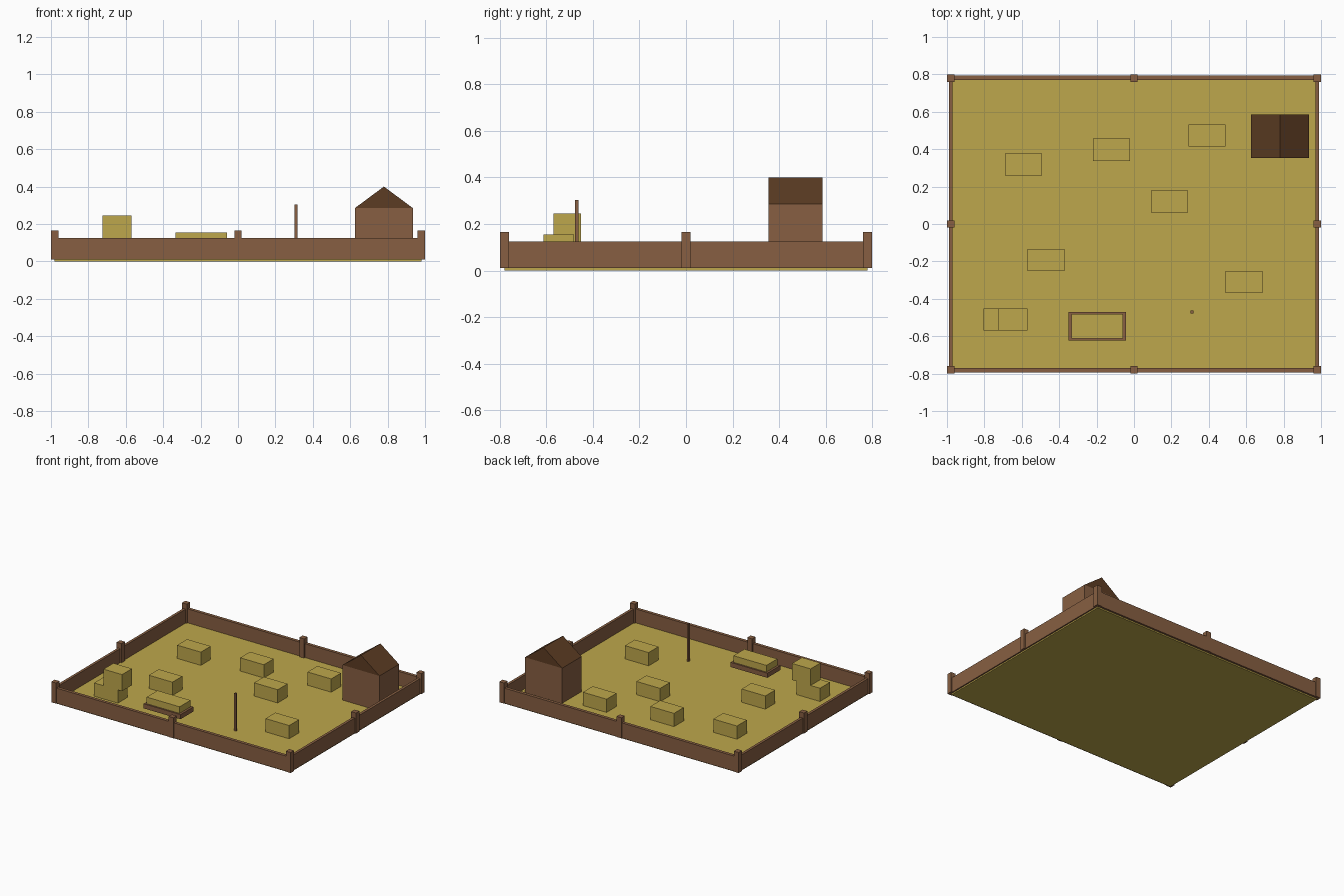
import bpy
import bmesh

default = bpy.data.objects.get("Cube")
if default:
    bpy.data.objects.remove(default, do_unlink=True)


def make_material(name, rgb):
    # 8-bit display colour to linear
    linear = [((c / 255 + 0.055) / 1.055) ** 2.4 for c in rgb] + [1.0]
    mat = bpy.data.materials.new(name)
    mat.use_nodes = True
    mat.diffuse_color = linear
    mat.node_tree.nodes["Principled BSDF"].inputs["Base Color"].default_value = linear
    return mat


STRAW = make_material("straw", (190, 167, 76))
WOOD = make_material("brown wood", (135, 95, 66))
ROOF = make_material("dark brown roof", (92, 60, 35))


def add_object(name, bm, mat):
    bmesh.ops.recalc_face_normals(bm, faces=bm.faces)
    mesh = bpy.data.meshes.new(name)
    bm.to_mesh(mesh)
    bm.free()
    mesh.materials.append(mat)
    obj = bpy.data.objects.new(name, mesh)
    bpy.context.collection.objects.link(obj)
    return obj


def box(name, mat, center, size, bottom, top):
    """Box given by plan centre, plan size and height range."""
    bm = bmesh.new()
    bmesh.ops.create_cube(bm, size=1)
    bmesh.ops.scale(bm, verts=bm.verts, vec=(*size, top - bottom))
    bmesh.ops.translate(bm, verts=bm.verts, vec=(*center, (bottom + top) / 2))
    return add_object(name, bm, mat)


FLOOR = 0.02

# Ground slab
box("ground", STRAW, (0, 0), (1.96, 1.56), 0, FLOOR)

# Fence panels and posts
for side, label in ((-1, "a"), (1, "b")):
    box("long_fence_" + label, WOOD, (0, side * 0.783), (1.96, 0.024), 0.01, 0.125)
    box("short_fence_" + label, WOOD, (side * 0.98, 0), (0.02, 1.56), 0.01, 0.125)
for ix in (-1, 0, 1):
    for iy in (-1, 0, 1):
        if ix or iy:
            box("fence_post", WOOD, (ix * 0.98, iy * 0.78), (0.04, 0.04), 0.01, 0.165)

# Scattered straw bales
for spot in ((-0.59, 0.317), (-0.12, 0.397), (0.39, 0.473), (0.19, 0.12),
             (-0.47, -0.193), (0.587, -0.31), (-0.705, -0.51)):
    box("straw_bale", STRAW, spot, (0.198, 0.118), FLOOR, 0.12)
box("stacked_bale", STRAW, (-0.648, -0.51), (0.155, 0.118), 0.12, 0.245)

# Feeding tray with straw
box("feeding_tray", WOOD, (-0.197, -0.547), (0.308, 0.154), 0.07, 0.105)
box("tray_straw", STRAW, (-0.197, -0.547), (0.275, 0.13), 0.1, 0.155)

# Pole
box("pole", WOOD, (0.31, -0.47), (0.015, 0.015), FLOOR, 0.303)

# Hut with gabled roof
box("hut_walls", WOOD, (0.78, 0.47), (0.31, 0.232), FLOOR, 0.285)
bm = bmesh.new()
gable = [bm.verts.new((x, 0.354, z))
         for x, z in ((0.625, 0.285), (0.935, 0.285), (0.78, 0.4))]
face = bm.faces.new(gable)
ext = bmesh.ops.extrude_face_region(bm, geom=[face], use_keep_orig=True)
moved = [g for g in ext["geom"] if isinstance(g, bmesh.types.BMVert)]
bmesh.ops.translate(bm, verts=moved, vec=(0, 0.232, 0))
add_object("hut_roof", bm, ROOF)
